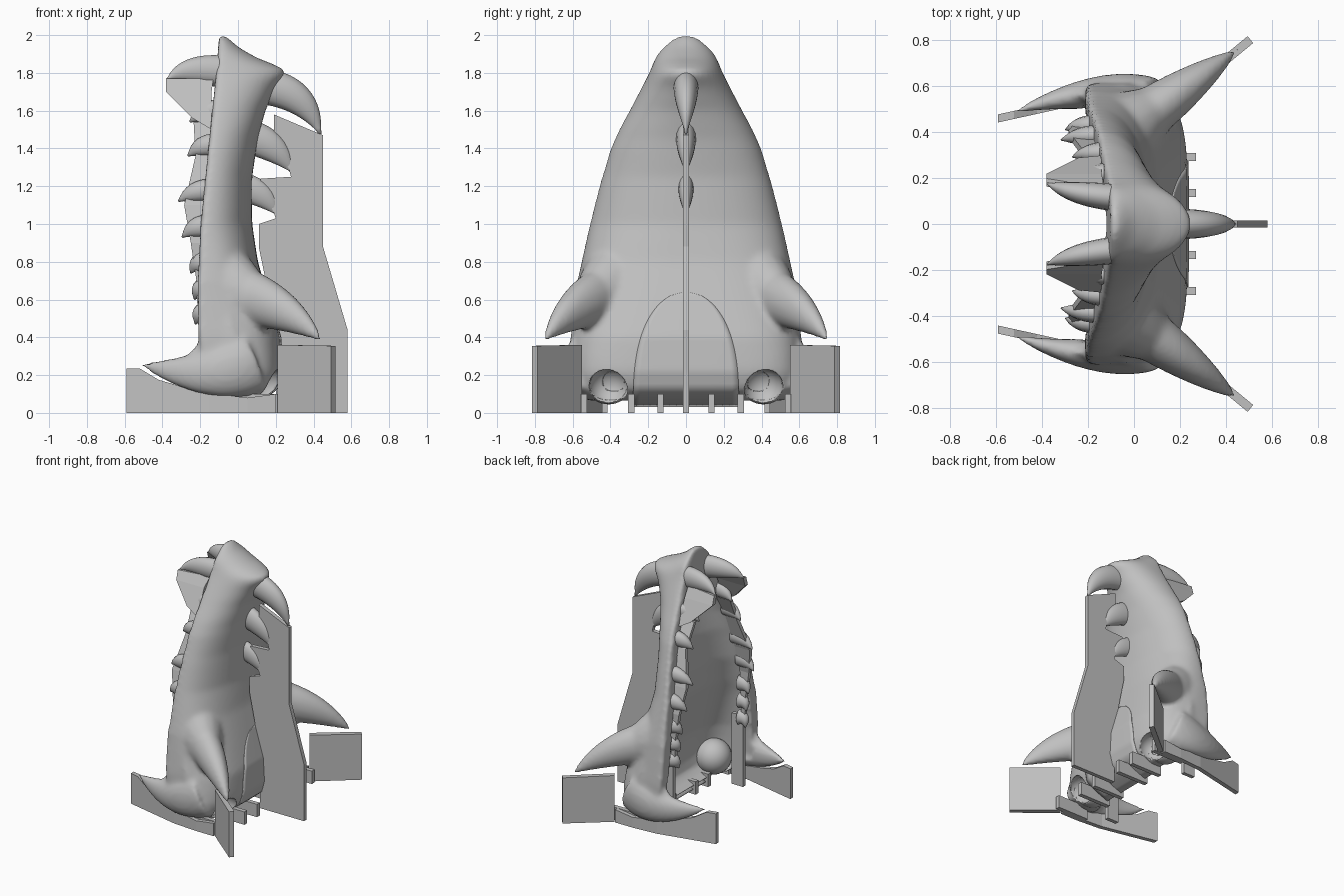
import bpy, bmesh, math
from mathutils import Vector

cube = bpy.data.objects.get("Cube")
if cube:
    bpy.data.objects.remove(cube)

grey = bpy.data.materials.new("plain grey")
grey.use_nodes = True
COLOUR = (0.53, 0.53, 0.53, 1)
grey.diffuse_color = COLOUR
grey.node_tree.nodes["Principled BSDF"].inputs["Base Color"].default_value = COLOUR


def make(name, bm, smooth=True):
    bmesh.ops.recalc_face_normals(bm, faces=bm.faces)
    mesh = bpy.data.meshes.new(name)
    for face in bm.faces:
        face.smooth = smooth
    bm.to_mesh(mesh)
    bm.free()
    mesh.materials.append(grey)
    obj = bpy.data.objects.new(name, mesh)
    bpy.context.scene.collection.objects.link(obj)
    return obj


def profile(*keys):
    """Piecewise function of height, keys listed from the ground up."""
    def value(z):
        if z <= keys[0][0]:
            return keys[0][1]
        for (a, u), (b, v) in zip(keys, keys[1:]):
            if z <= b:
                return u + (v - u) * (z - a) / (b - a)
        return keys[-1][1]
    return value


# Shell profiles: half width, mouth rim, and top of the muzzle
width = profile((.065, .52), (.1, .57), (.2, .615), (.4, .61), (.7, .575), (1, .51), (1.2, .46),
                (1.4, .4), (1.5, .355), (1.6, .3), (1.8, .195), (1.9, .155), (1.96, .1), (2, .04))
rim = profile((.065, -.05), (.2, -.16), (.4, -.21), (.7, -.212), (1, -.197),
              (1.4, -.157), (1.8, -.115), (2, -.1))
ridge = profile((.03, .01), (.065, .1), (.085, .15), (.13, .21), (.22, .235), (.4, .225), (.6, .165),
                (.8, .105), (1, .075), (1.25, .075), (1.45, .105), (1.6, .145), (1.72, .2),
                (1.8, .26), (1.83, .235), (1.87, .12), (1.93, .01), (2, -.07))
power = profile((.3, 4.2), (.7, 3), (1, 2.3), (1.8, 2))
wall = profile((1.5, .1), (1.74, .22))


def arc(w, x0, x1, p, z, steps=32):
    points = []
    for i in range(steps + 1):
        t = math.pi * (i / steps - .5)
        y = math.copysign(abs(math.sin(t)) ** (2 / p), t) * w
        x = x0 + (x1 - x0) * max(math.cos(t), 0) ** (2 / p)
        points.append(Vector((x, y, z)))
    return points


def loft(bm, rings):
    rows = [[bm.verts.new(p) for p in ring] for ring in rings]
    n = len(rows[0])
    for a, b in zip(rows, rows[1:]):
        for i in range(n):
            bm.faces.new((a[i], a[(i + 1) % n], b[(i + 1) % n], b[i]))
    bm.faces.new(rows[0][::-1])
    bm.faces.new(rows[-1])


def spike(bm, base, bend, tip, radius, flat=1.0, taper=2.2, steps=14, sides=16):
    """Curved horn along a quadratic path, thinned across by flat."""
    base, bend, tip = Vector(base), Vector(bend), Vector(tip)
    rings = []
    for i in range(steps + 1):
        t = i / steps
        centre = base * (1 - t) ** 2 + bend * 2 * t * (1 - t) + tip * t * t
        along = ((bend - base) * (1 - t) + (tip - bend) * t).normalized()
        side = along.cross(Vector((0, 0, 1))).normalized()
        up = side.cross(along)
        r = radius * max(1 - t ** taper, .08)
        rings.append([centre + side * r * flat * math.cos(a) + up * r * math.sin(a)
                      for a in (math.tau * k / sides for k in range(sides))])
    loft(bm, rings)


def ribbon(name, first, second, thick):
    """Thin plate spanning two edges with equal point counts."""
    bm = bmesh.new()
    half = Vector(thick) / 2
    loft(bm, [[Vector(a) - half, Vector(a) + half, Vector(b) + half, Vector(b) - half]
              for a, b in zip(first, second)])
    return make(name, bm, smooth=False)


def blend(obj, relaxing):
    """Fuse overlapping volumes into one skin and relax it."""
    remesh = obj.modifiers.new("blend", 'REMESH')
    remesh.mode = 'VOXEL'
    remesh.voxel_size = .014
    remesh.use_smooth_shade = True
    relax = obj.modifiers.new("relax", 'SMOOTH')
    relax.factor = .5
    relax.iterations = relaxing


def carve(obj, cutter):
    """Subtract the cutter, apply all modifiers and discard the cutter."""
    cutter.hide_render = True
    cut = obj.modifiers.new("carve", 'BOOLEAN')
    cut.operation = 'DIFFERENCE'
    cut.object = cutter
    bpy.context.view_layer.update()
    graph = bpy.context.evaluated_depsgraph_get()
    skin = bpy.data.meshes.new_from_object(obj.evaluated_get(graph))
    obj.modifiers.clear()
    obj.data = skin
    bpy.data.objects.remove(cutter)


# Solid head with horns and tusks flaring out of it
bm = bmesh.new()
heights = [.065 + 1.935 * i / 64 for i in range(65)]
loft(bm, [arc(width(z), rim(z), ridge(z), power(z), z) for z in heights])
for s in (-1, 1):
    spike(bm, (-.02, s * .42, .63), (.28, s * .63, .56), (.46, s * .765, .365), .155, .75, 1.6)
    spike(bm, (-.02, s * .42, .62), (.12, s * .53, .58), (.27, s * .6, .52), .23, .75, 1)
    spike(bm, (.08, s * .54, .27), (-.16, s * .62, .16), (-.55, s * .475, .265), .16, .6, 1.8)
    spike(bm, (.0, s * .545, .32), (-.15, s * .56, .28), (-.34, s * .56, .23), .26, .28, 1)
jaw = make("jaw_shell", bm)
blend(jaw, 8)

# Hollow mouth
bm = bmesh.new()
rings = []
for z in [.03 + 1.71 * i / 50 for i in range(51)]:
    w, r, t = width(z) - wall(z), rim(z), wall(z)
    ring = arc(w, r - .01, max(ridge(z) - t, r + .02), power(z), z)
    rings.append(ring + [Vector((r - .06, w, z)), Vector((r - .06, -w, z))])
loft(bm, rings)
carve(jaw, make("mouth_cutter", bm))


def balls(name, radius, x, z):
    bm = bmesh.new()
    for s in (-1, 1):
        ball = bmesh.ops.create_uvsphere(bm, u_segments=32, v_segments=20, radius=radius)
        bmesh.ops.translate(bm, verts=ball["verts"], vec=(x, s * .41, z))
    return make(name, bm)


# Round sockets sunk into the back edge, bulging into the mouth
blend(jaw, 4)
bosses = balls("socket_bosses", .13, .05, .175)
for part in (jaw, bosses):
    carve(part, balls("socket_cutter", .105, .165, .135))

# Faint arched panel on the back of the head, curling under
bm = bmesh.new()
rows = []
for i in range(31):
    z = .035 + .605 * i / 30
    half = .28 * max(1 - (i / 30) ** 2.6, .0004) ** .5
    row = []
    for k in range(17):
        y = half * (k / 8 - 1)
        drop = (1 - abs(y / width(z)) ** power(z)) ** (1 / power(z))
        row.append(bm.verts.new((rim(z) + (ridge(z) - rim(z)) * drop, y, z)))
    rows.append(row)
for a, b in zip(rows, rows[1:]):
    for k in range(16):
        bm.faces.new((a[k], a[k + 1], b[k + 1], b[k]))
panel = make("head_panel", bm)
shell = panel.modifiers.new("thickness", 'SOLIDIFY')
shell.thickness = .009
shell.offset = 0

# Spikes along the muzzle
bm = bmesh.new()
spike(bm, (.12, 0, 1.73), (.36, 0, 1.71), (.435, 0, 1.475), .095, .7, 2.6)
spike(bm, (.03, 0, 1.47), (.21, 0, 1.43), (.29, 0, 1.27), .09, .6, 2.6)
spike(bm, (.01, 0, 1.2), (.15, 0, 1.17), (.21, 0, 1.045), .075, .55, 2.6)
make("muzzle_spikes", bm)


# Fangs and side teeth
def tooth_y(z):
    return min(width(z + .06) - .08, .43)


teeth = ((1.54, -.255), (1.36, -.265), (1.12, -.315), (.93, -.295),
         (.74, -.25), (.6, -.23), (.47, -.225))
bm = bmesh.new()
for s in (-1, 1):
    spike(bm, (-.03, s * .11, 1.8), (-.28, s * .13, 1.84), (-.375, s * .175, 1.765), .085, .7)
    for z, x in teeth:
        y = tooth_y(z)
        root = rim(z) + .05
        spike(bm, (root, s * y, z + .06), ((root + x) / 2 - .02, s * y, z + .06),
              (x, s * (y - .02), z), .06, .75, 2.4, steps=8, sides=12)
make("teeth", bm)

# Support plates, mirrored for each side
edge = ((1.54, -.235), (1.36, -.225), (1.1, -.285), (.9, -.25), (.7, -.22),
        (.56, -.215), (.55, -.2), (.4, -.2), (.2, -.2), (0, -.2))
for s, label in ((-1, "right"), (1, "left")):
    ribbon("tooth_support_" + label, [(x, s * tooth_y(z), z) for z, x in edge],
           [(max(rim(z) + .03, x + .03) if z > .555 else -.1, s * tooth_y(z), z)
            for z, x in edge], (0, .03, 0))
    ribbon("fang_support_" + label, [(-.38, s * .18, 1.77), (-.38, s * .2, 1.7), (-.24, s * .27, 1.56)],
           [(-.13, s * .14, 1.77), (-.14, s * .2, 1.7), (-.14, s * .28, 1.5)], (0, .035, 0))
    ribbon("horn_support_" + label, [(.22, s * .565, 0), (.22, s * .565, .36)],
           [(.505, s * .8, 0), (.505, s * .8, .355)], (-.024, s * .03, 0))
    top = ((-.59, .235), (-.52, .235), (-.42, .175), (-.3, .14), (-.15, .105), (.05, .08), (.2, .1))
    line = [(x, s * min(.458 + (x + .59) * .22, .57), z) for x, z in top]
    ribbon("tusk_support_" + label, line, [(x, y, 0) for x, y, z in line], (0, .035, 0))
    for y in (.135, .29, .54):
        ribbon("edge_support_" + label, [(.0, s * y, 0), (.27, s * y, 0)],
               [(.0, s * y, .1), (.27, s * y, .1)], (0, .034, 0))

# Tall plate under the muzzle spikes, notched below each tip
inner = ((.2, 0), (.2, .44), (.11, .88), (.11, 1), (.2, 1.03), (.19, 1.06), (.12, 1.2),
         (.12, 1.24), (.28, 1.25), (.27, 1.29), (.19, 1.46), (.19, 1.58))
outer = [(profile((.44, .58), (.88, .45))(z), min(z, 1.47)) for x, z in inner]
ribbon("spine_support", [(x, 0, z) for x, z in inner], [(x, 0, z) for x, z in outer], (0, .032, 0))
